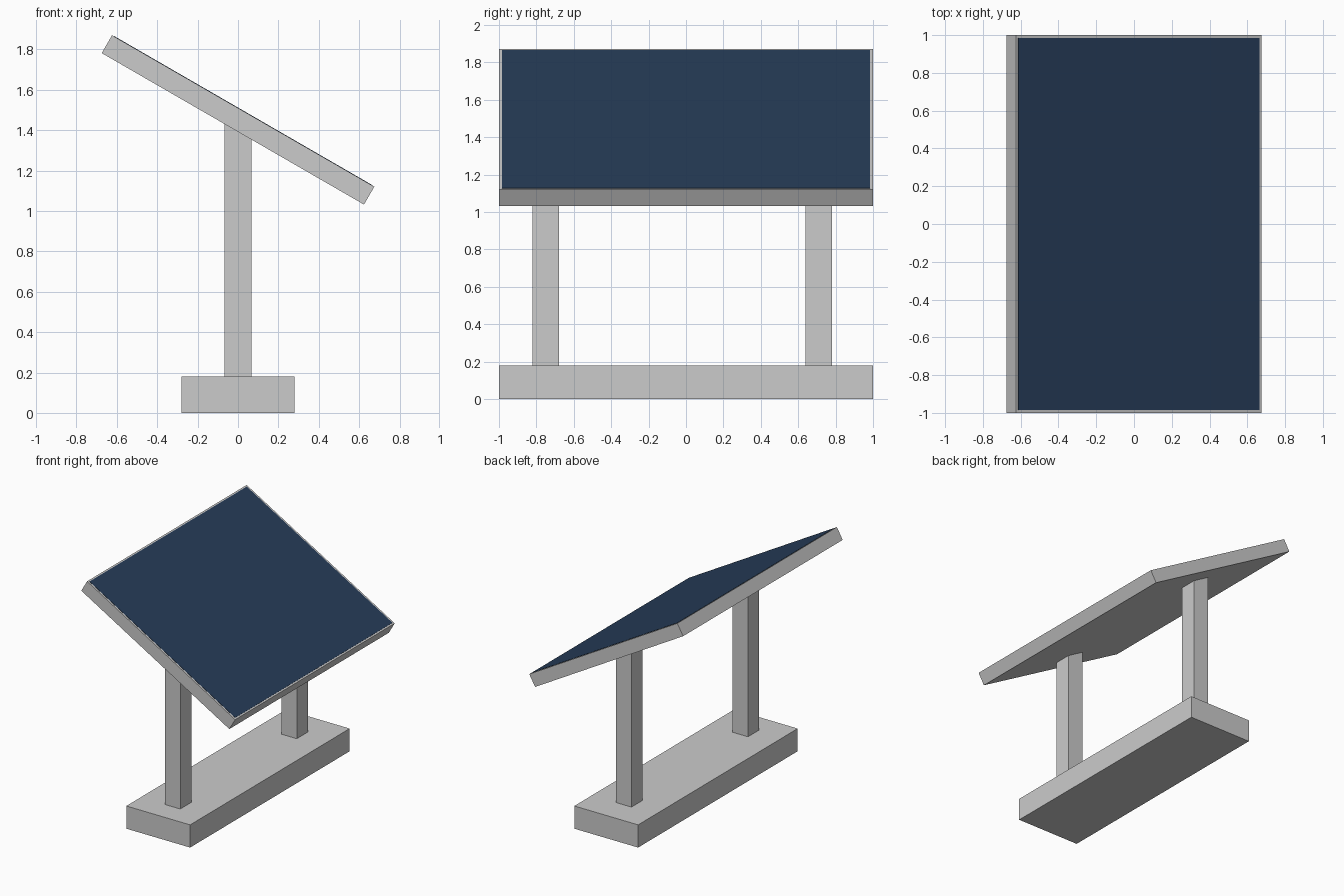
import bpy, bmesh, math
from mathutils import Matrix, Vector

if "Cube" in bpy.data.objects:
    bpy.data.objects.remove(bpy.data.objects["Cube"])

TILT = math.radians(30)
PANEL_Z = 1.451
THICK = 0.102


def box(name, size, matrix):
    bm = bmesh.new()
    bmesh.ops.create_cube(bm, size=1)
    bmesh.ops.scale(bm, vec=size, verts=bm.verts)
    bm.transform(matrix)
    mesh = bpy.data.meshes.new(name)
    bm.to_mesh(mesh)
    bm.free()
    obj = bpy.data.objects.new(name, mesh)
    bpy.context.collection.objects.link(obj)
    return obj


# Ground slab
box("base", (0.56, 2.0, 0.18), Matrix.Translation((0, 0, 0.09)))

# Posts, with tops sloped to meet the underside of the panel
for name, y in (("front_post", -0.75), ("back_post", 0.71)):
    post = box(name, (0.135, 0.14, 1.0), Matrix.Translation((0, y, 0.68)))
    for v in post.data.vertices:
        if v.co.z > 1:
            v.co.z = PANEL_Z - THICK / 2 / math.cos(TILT) - v.co.x * math.tan(TILT)

# Tilted panel frame
tilt = Matrix.Translation((0, 0, PANEL_Z)) @ Matrix.Rotation(TILT, 4, 'Y')
box("panel_frame", (1.5, 2.0, THICK), tilt)

# Dark glass sheet, just proud of the frame
glass = box("panel_glass", (1.476, 1.97, 0.01),
            tilt @ Matrix.Translation((0, 0, THICK / 2 - 0.003)))
mat = bpy.data.materials.new("dark_blue_glass")
mat.diffuse_color = (0.02, 0.047, 0.1, 1)
mat.use_nodes = True
mat.node_tree.nodes["Principled BSDF"].inputs["Base Color"].default_value = mat.diffuse_color
glass.data.materials.append(mat)
